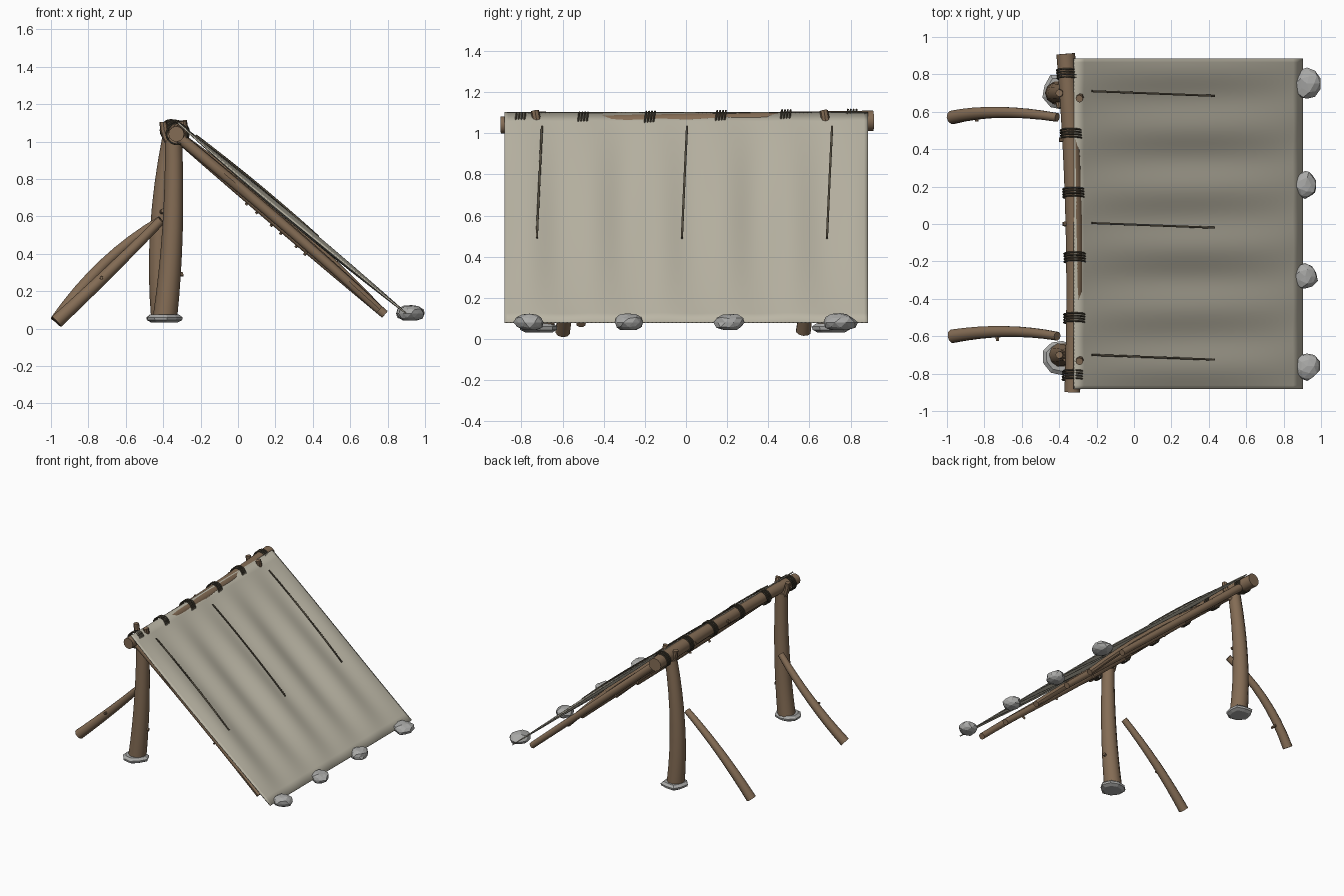
import bpy, bmesh, math, random
from mathutils import Vector

if "Cube" in bpy.data.objects:
    bpy.data.objects.remove(bpy.data.objects["Cube"])

random.seed(4)


def material(name, rgb):
    m = bpy.data.materials.new(name)
    m.diffuse_color = (*rgb, 1)
    m.use_nodes = True
    m.node_tree.nodes["Principled BSDF"].inputs["Base Color"].default_value = m.diffuse_color
    return m


WOOD = material("wood", (0.23, 0.15, 0.09))
CLOTH = material("canvas", (0.50, 0.47, 0.38))
ROPE = material("rope", (0.09, 0.075, 0.05))
STONE = material("stone", (0.40, 0.40, 0.39))


def finish(bm, name, mat, angle=None):
    bmesh.ops.recalc_face_normals(bm, faces=bm.faces)
    me = bpy.data.meshes.new(name)
    bm.to_mesh(me)
    bm.free()
    ob = bpy.data.objects.new(name, me)
    bpy.context.collection.objects.link(ob)
    me.materials.append(mat)
    if angle:
        bpy.ops.object.select_all(action='DESELECT')
        ob.select_set(True)
        bpy.context.view_layer.objects.active = ob
        bpy.ops.object.shade_smooth_by_angle(angle=math.radians(angle))
    return ob


def add_log(bm, a, mid, b, r0, r1, sides=10, steps=8):
    """Tapered round pole whose curve passes through a, mid and b."""
    a, mid, b = Vector(a), Vector(mid), Vector(b)
    ctrl = mid * 2 - (a + b) / 2
    rings = []
    for i in range(steps + 1):
        t = i / steps
        p = a * (1 - t) ** 2 + ctrl * 2 * t * (1 - t) + b * t * t
        d = ((ctrl - a) * (1 - t) + (b - ctrl) * t).normalized()
        u = d.cross(Vector((0, 1, 0)) if abs(d.y) < 0.9 else Vector((1, 0, 0))).normalized()
        v = d.cross(u)
        r = r0 + (r1 - r0) * t
        rings.append([bm.verts.new(p + r * (u * math.cos(k * math.tau / sides)
                      + v * math.sin(k * math.tau / sides))) for k in range(sides)])
    for p, q in zip(rings, rings[1:]):
        for k in range(sides):
            n = (k + 1) % sides
            bm.faces.new((p[k], p[n], q[n], q[k]))
    bm.faces.new(rings[0])
    bm.faces.new(rings[-1])


def stub(bm, p, d, r=0.012):
    """Short cut-off twig."""
    p, d = Vector(p), Vector(d)
    add_log(bm, p, p + d / 2, p + d, r * 1.2, r, 7, 2)


def cloth_z(x):
    return 1.10 - (x + 0.32) * 1.02 / 1.22


# Forked posts
for name, y, x0, xm, x1, yr in (("front_post", -0.70, -0.39, -0.35, -0.345, -0.735),
                                ("back_post", 0.70, -0.40, -0.415, -0.36, 0.67)):
    bm = bmesh.new()
    add_log(bm, (x0, y, 0.06), (xm, y, 0.53), (x1, y, 1.02), 0.065, 0.045)
    add_log(bm, (x1, y, 0.97), (-0.385, y, 1.03), (-0.40, y, 1.105), 0.026, 0.02, 8, 4)
    add_log(bm, (x1, y, 0.97), (-0.30, (y + yr) / 2, 1.03), (-0.292, yr, 1.11), 0.026, 0.02, 8, 4)
    if y < 0:
        stub(bm, (-0.34, y, 0.285), (0.045, 0.01, 0.005))
    else:
        stub(bm, (-0.41, y - 0.03, 0.62), (0.01, -0.05, 0.01))
    finish(bm, name, WOOD, 40)

# Diagonal braces
for name, y, ym, zm in (("front_brace", -0.60, -0.575, 0.305), ("back_brace", 0.57, 0.597, 0.345)):
    bm = bmesh.new()
    xm = -0.69 - (zm - 0.31) * 0.7
    add_log(bm, (-0.971, y, 0.036), (xm, ym, zm), (-0.41, y, 0.58), 0.037, 0.024)
    xs, s = (-0.73, -1) if y < 0 else (-0.84, -1)
    stub(bm, (xs, ym, 0.035 + (xs + 0.971) * 0.98), (0, s * 0.05, 0), 0.009)
    finish(bm, name, WOOD, 40)

# Ridge beam, bowed so that it presses through the canvas
RA, RM, RB = Vector((-0.33, -0.90, 1.04)), Vector((-0.32, 0, 1.052)), Vector((-0.365, 0.91, 1.06))
bm = bmesh.new()
add_log(bm, RA, RM, RB, 0.042, 0.05, 12, 12)
stub(bm, (-0.34, 0.0, 1.05), (-0.04, 0, 0.01))
stub(bm, (-0.35, 0.45, 1.05), (-0.05, 0, 0.01))
finish(bm, "ridge_beam", WOOD, 40)

# Rafters under the canvas
rafters = ((0.80, 0.80, 0.0), (0.49, 0.40, 0.035), (0.17, 0.18, 0.0),
           (-0.17, -0.20, 0.015), (-0.50, -0.51, -0.005), (-0.82, -0.81, 0.01))
for i, (yt, yb, bow) in enumerate(rafters):
    bm = bmesh.new()
    a, b = Vector((-0.32, yt, 1.025)), Vector((0.785 - 0.03 * (i % 2), yb, 0.075 + 0.025 * (i % 2)))
    mid = (a + b) / 2 + Vector((0.64, 0, 0.76)) * bow
    add_log(bm, a, mid, b, 0.030, 0.024, 9)
    q = a.lerp(b, 0.35 + 0.06 * i)
    stub(bm, q, (-0.025, 0.01, -0.03), 0.008)
    finish(bm, f"rafter_{i + 1}", WOOD, 40)

# Canvas sheet with soft folds between the rafters
bm = bmesh.new()
NX, NY = 24, 90
grid = []
for i in range(NX + 1):
    s = i / NX
    row = []
    for j in range(NY + 1):
        y = -0.882 + 1.766 * j / NY
        x = -0.32 + 1.22 * s
        fold = math.sin(math.pi * s) ** 0.8
        w = fold * (0.012 * math.cos(y * math.tau / 0.32 + 2.6) + 0.005 * math.sin(y * 9 + s * 3) - 0.004)
        row.append(bm.verts.new((x + 0.64 * w, y, cloth_z(x) + 0.76 * w)))
    grid.append(row)
for i in range(NX):
    for j in range(NY):
        bm.faces.new((grid[i][j], grid[i + 1][j], grid[i + 1][j + 1], grid[i][j + 1]))
sheet = finish(bm, "canvas_sheet", CLOTH, 60)
sol = sheet.modifiers.new("thickness", 'SOLIDIFY')
sol.thickness, sol.offset = 0.008, 0

# Three cords lying over the canvas
for i, y in enumerate((-0.70, 0.005, 0.71)):
    bm = bmesh.new()
    a = Vector((-0.225, y, cloth_z(-0.225) + 0.012))
    b = Vector((0.43, y - 0.025, cloth_z(0.43) + 0.018))
    add_log(bm, a, (a + b) / 2 + Vector((0.005, 0, 0.008)), b, 0.006, 0.006, 6, 10)
    finish(bm, f"canvas_cord_{i + 1}", ROPE, 60)

# Rope lashings wrapped round beam and rafter tops
for i, yc in enumerate((0.80, 0.48, 0.165, -0.18, -0.505, -0.81)):
    bm = bmesh.new()
    for n in range(4):
        y = yc + (n - 1.5) * 0.014
        t = (y - RA.y) / (RB.y - RA.y)
        c = RA * (1 - t) ** 2 + (RM * 2 - (RA + RB) / 2) * 2 * t * (1 - t) + RB * t * t
        R, tilt = 0.056, 0.008
        loops = []
        for k in range(20):
            ang = k * math.tau / 20
            out = Vector((math.cos(ang), 0, math.sin(ang)))
            p = Vector((c.x, y + tilt * math.sin(ang), c.z)) + out * R
            loops.append([bm.verts.new(p + 0.0048 * (out * math.cos(m * math.tau / 5)
                          + Vector((0, math.sin(m * math.tau / 5), 0)))) for m in range(5)])
        for k in range(20):
            p, q = loops[k], loops[(k + 1) % 20]
            for m in range(5):
                bm.faces.new((p[m], p[(m + 1) % 5], q[(m + 1) % 5], q[m]))
    finish(bm, f"ridge_lashing_{i + 1}", ROPE, 60)

# Stones holding down the lower canvas edge
for i, (x, y, sx, sy) in enumerate(((0.925, -0.76, 0.070, 0.075), (0.915, -0.28, 0.068, 0.073),
                                    (0.915, 0.21, 0.068, 0.075), (0.925, 0.75, 0.072, 0.085))):
    bm = bmesh.new()
    bmesh.ops.create_icosphere(bm, subdivisions=2, radius=1)
    for v in bm.verts:
        v.co *= random.uniform(0.88, 1.08)
        v.co = Vector((x + v.co.x * sx, y + v.co.y * sy, 0.08 + max(v.co.z, -0.8) * 0.046))
    finish(bm, f"edge_stone_{i + 1}", STONE)

# Flat stones under the posts
for name, y in (("front_footing_stone", -0.71), ("back_footing_stone", 0.71)):
    bm = bmesh.new()
    radii = [random.uniform(0.085, 0.102) for _ in range(9)]
    rings = [[bm.verts.new((-0.397 + r * s * math.cos(k * math.tau / 9),
                            y + r * s * math.sin(k * math.tau / 9), z)) for k, r in enumerate(radii)]
             for z, s in ((0.032, 0.72), (0.045, 0.97), (0.06, 1.0), (0.076, 0.78))]
    for p, q in zip(rings, rings[1:]):
        for k in range(9):
            n = (k + 1) % 9
            bm.faces.new((p[k], p[n], q[n], q[k]))
    bm.faces.new(rings[0])
    bm.faces.new(rings[-1])
    finish(bm, name, STONE)
